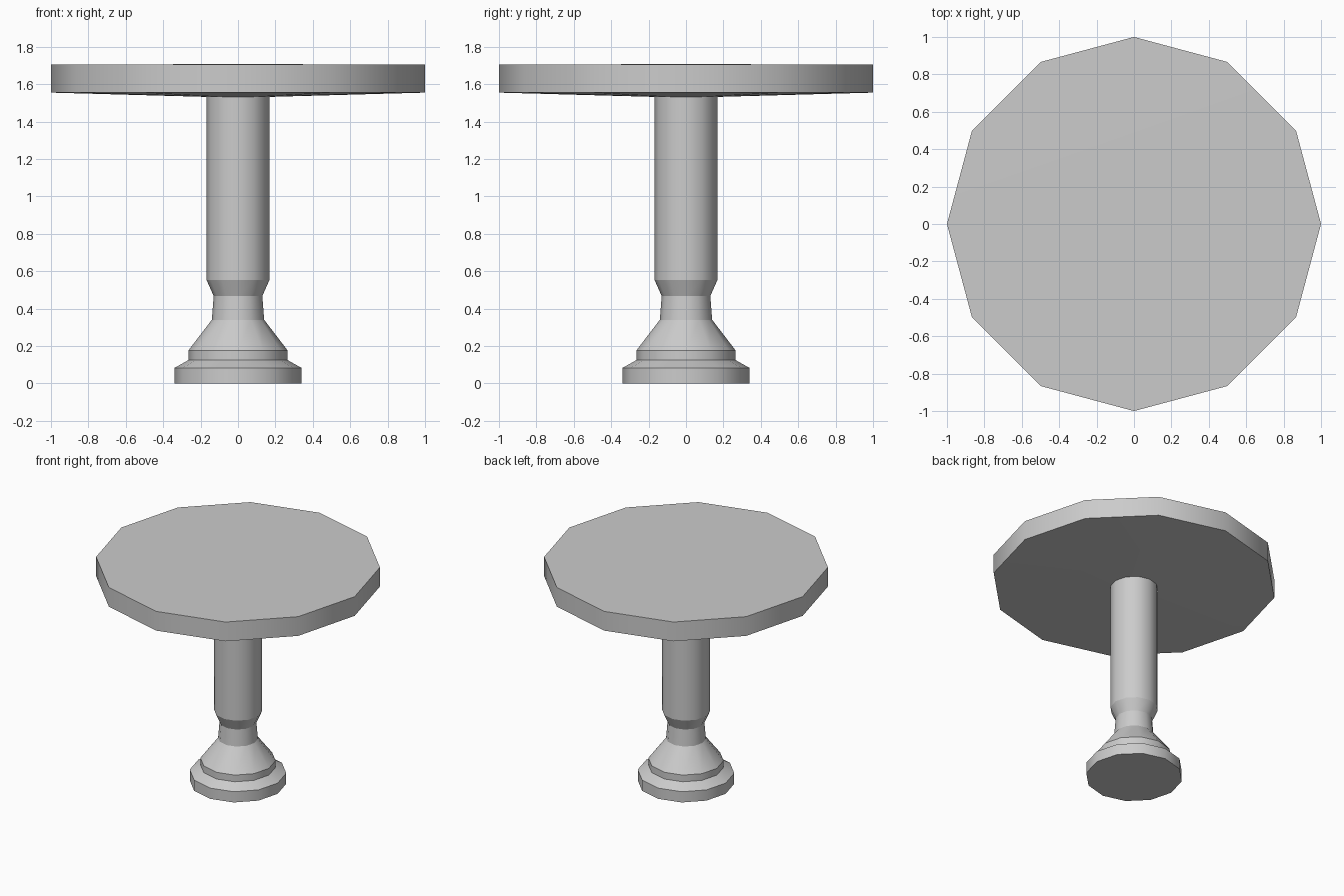
import bpy, bmesh
from math import cos, sin, tau

if "Cube" in bpy.data.objects:
    bpy.data.objects.remove(bpy.data.objects["Cube"], do_unlink=True)

SIDES = 12

grey = bpy.data.materials.new("light_grey")
grey.use_nodes = True
colour = (0.6, 0.6, 0.6, 1)
grey.diffuse_color = colour
grey.node_tree.nodes["Principled BSDF"].inputs["Base Color"].default_value = colour


def lathe(name, profile):
    """Turn (radius, height) points around z; smooth around, crisp between bands."""
    bm = bmesh.new()
    rings = []
    for r, z in profile:
        if r == 0:
            rings.append([bm.verts.new((0, 0, z))] * SIDES)
        else:
            rings.append([bm.verts.new((r * cos(tau * i / SIDES), r * sin(tau * i / SIDES), z))
                          for i in range(SIDES)])
    for low, high in zip(rings, rings[1:]):
        for i in range(SIDES):
            j = (i + 1) % SIDES
            corners = dict.fromkeys((low[i], low[j], high[j], high[i]))
            bm.faces.new(list(corners)).smooth = True
    # Every horizontal ring is a hard edge
    for e in bm.edges:
        a, b = e.verts
        e.smooth = abs(a.co.z - b.co.z) > 1e-5
    bmesh.ops.recalc_face_normals(bm, faces=bm.faces)
    mesh = bpy.data.meshes.new(name)
    bm.to_mesh(mesh)
    bm.free()
    mesh.materials.append(grey)
    obj = bpy.data.objects.new(name, mesh)
    bpy.context.collection.objects.link(obj)
    return obj


# Stepped foot, flared neck and straight column
lathe("pedestal", [(0, 0), (0.34, 0), (0.34, 0.083), (0.265, 0.125), (0.265, 0.177),
                   (0.14, 0.34), (0.13, 0.467), (0.168, 0.553), (0.168, 1.535), (0, 1.535)])

# Round top with a slightly dished underside
lathe("table_top", [(0, 1.53), (0.168, 1.532), (1, 1.555), (1, 1.704), (0, 1.708)])
